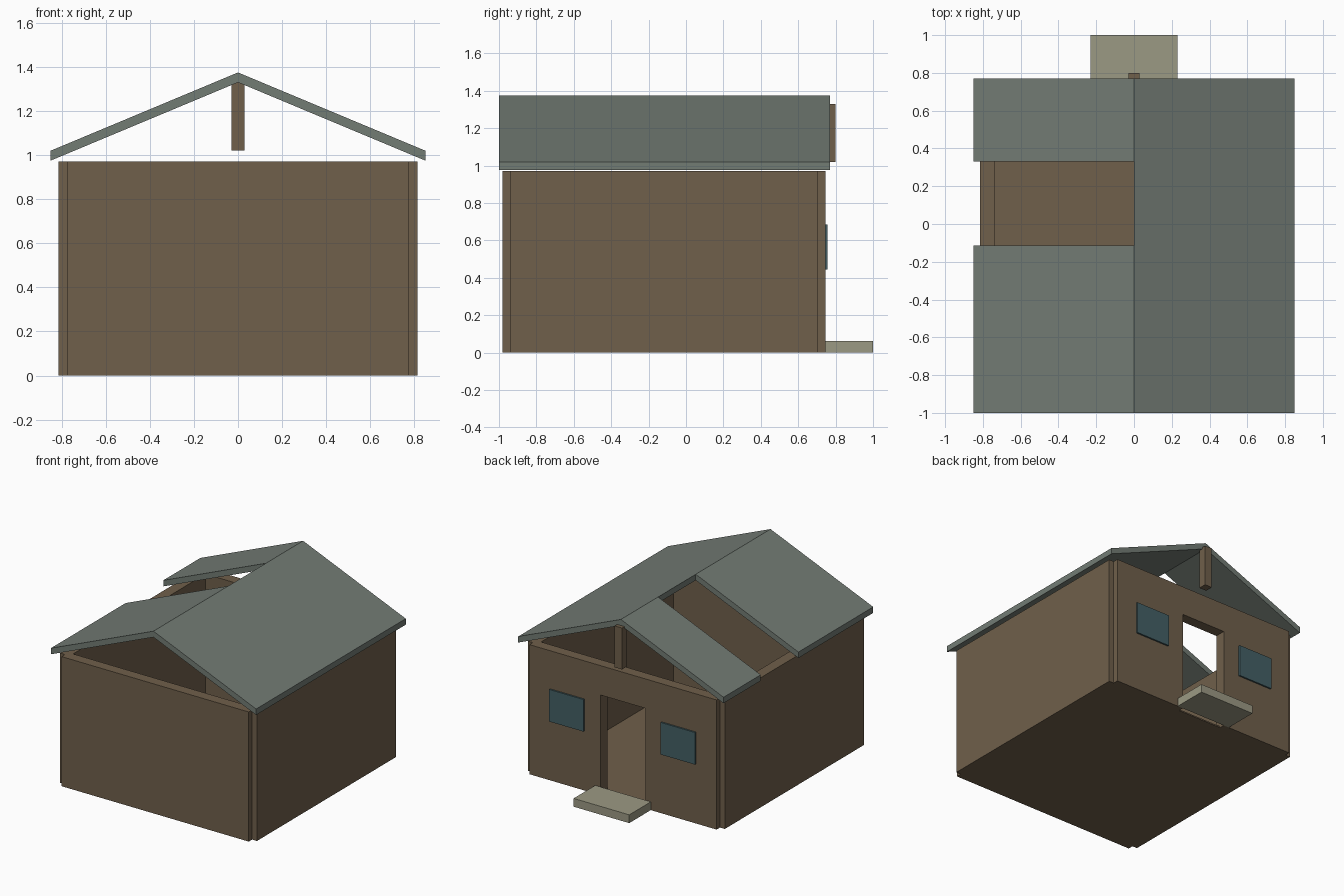
import bpy, bmesh
from mathutils import Vector

if "Cube" in bpy.data.objects:
    bpy.data.objects.remove(bpy.data.objects["Cube"])


def material(name, rgb):
    m = bpy.data.materials.new(name)
    m.diffuse_color = (*rgb, 1)
    m.use_nodes = True
    m.node_tree.nodes["Principled BSDF"].inputs["Base Color"].default_value = m.diffuse_color
    return m


TIMBER = material("timber", (0.16, 0.115, 0.07))
ROOFING = material("roofing", (0.17, 0.20, 0.175))
GLASS = material("glass", (0.058, 0.117, 0.13))
STONE = material("stone", (0.33, 0.32, 0.23))


def prism(name, profile, y0, y1, mat):
    """Extrude an x-z outline from y0 to y1."""
    bm = bmesh.new()
    face = bm.faces.new([bm.verts.new((x, y0, z)) for x, z in profile])
    ext = bmesh.ops.extrude_face_region(bm, geom=[face])
    verts = [g for g in ext["geom"] if isinstance(g, bmesh.types.BMVert)]
    bmesh.ops.translate(bm, verts=verts, vec=Vector((0, y1 - y0, 0)))
    bmesh.ops.recalc_face_normals(bm, faces=bm.faces[:])
    mesh = bpy.data.meshes.new(name)
    bm.to_mesh(mesh)
    bm.free()
    mesh.materials.append(mat)
    obj = bpy.data.objects.new(name, mesh)
    bpy.context.collection.objects.link(obj)
    return obj


def box(name, x, y, z, mat):
    outline = [(x[0], z[0]), (x[1], z[0]), (x[1], z[1]), (x[0], z[1])]
    return prism(name, outline, y[0], y[1], mat)


# Floor and walls; wall ends stop at each other's centre lines, notching the corners
H, W, T = 0.97, 0.775, 0.04
FRONT, BACK = -0.94, 0.705
box("floor", (-W, W), (FRONT, BACK), (0, 0.01), TIMBER)
box("front_wall", (-W, W), (FRONT - T, FRONT + T), (0, H), TIMBER)
for side, s in (("left", -1), ("right", 1)):
    box(side + "_wall", (s * W - T, s * W + T), (FRONT, BACK), (0, H), TIMBER)

# Back wall with doorway
D, DH = 0.185, 0.75
prism("door_wall", [(-W, 0), (-D, 0), (-D, DH), (D, DH), (D, 0), (W, 0), (W, H), (-W, H)],
      BACK - T, BACK + T, TIMBER)

# Windows beside the door
for side, s in (("left", -1), ("right", 1)):
    box(side + "_window", (s * 0.462 - 0.142, s * 0.462 + 0.142),
        (0.735, 0.757), (0.445, 0.685), GLASS)

# Door step
box("door_step", (-0.23, 0.23), (0.745, 1.0), (0, 0.062), STONE)

# Roof slopes; the left one has an open bay
def roof_slope(name, s, y0, y1):
    outline = [(0, 1.33), (s * 0.85, 0.975), (s * 0.85, 1.02), (0, 1.375)]
    prism(name, outline, y0, y1, ROOFING)


roof_slope("right_roof", 1, -1.0, 0.77)
roof_slope("left_roof_front", -1, -1.0, -0.115)
roof_slope("left_roof_back", -1, 0.33, 0.77)

# Short hanging post under the ridge
box("ridge_post", (-0.03, 0.03), (0.74, 0.80), (1.02, 1.33), TIMBER)
